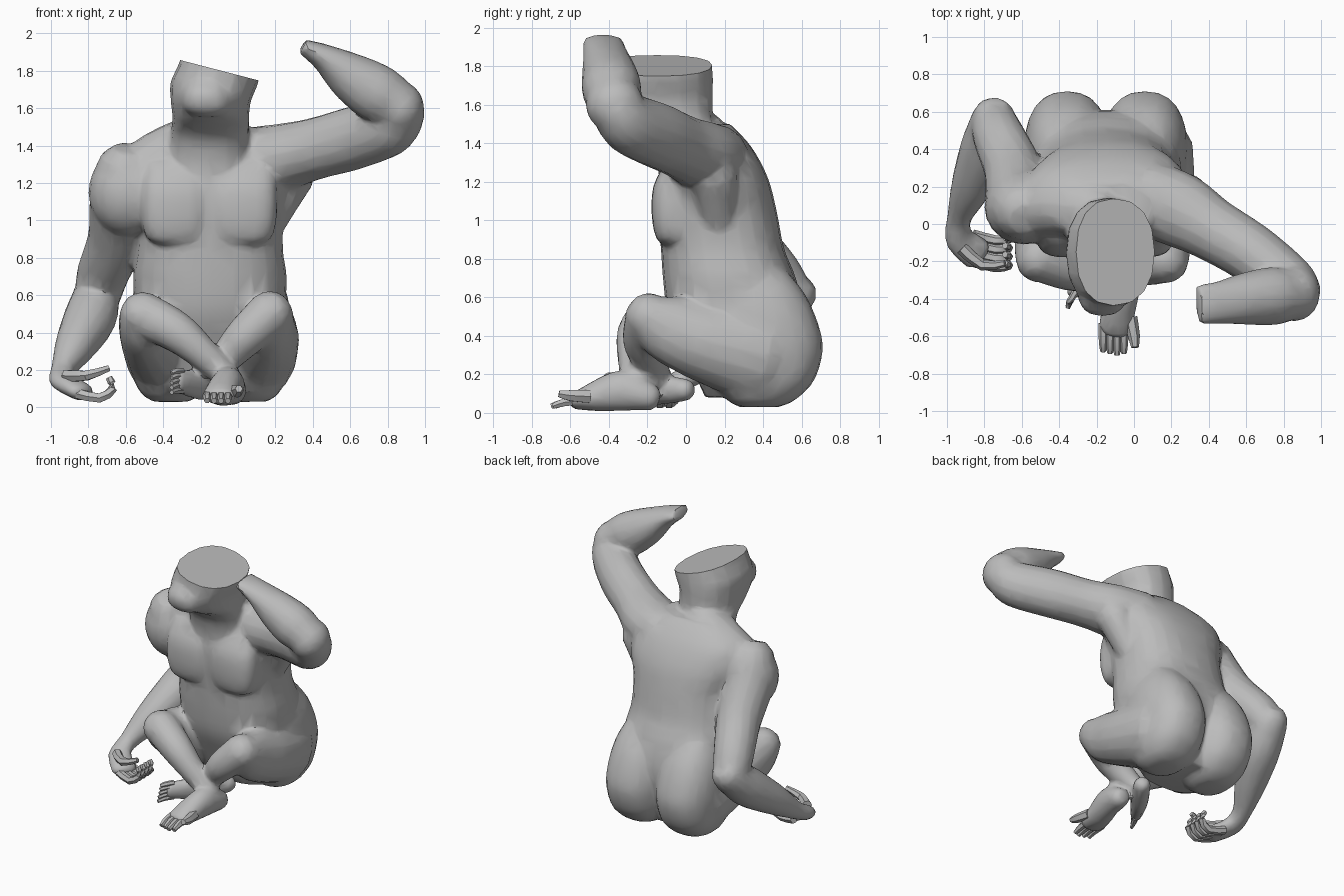
import bpy, bmesh, math
from mathutils import Vector

if "Cube" in bpy.data.objects:
    bpy.data.objects.remove(bpy.data.objects["Cube"])

stone = bpy.data.materials.new("grey stone")
stone.diffuse_color = (0.5, 0.5, 0.5, 1)
stone.use_nodes = True
stone.node_tree.nodes["Principled BSDF"].inputs["Base Color"].default_value = stone.diffuse_color


def finish(bm, name):
    bmesh.ops.recalc_face_normals(bm, faces=bm.faces)
    me = bpy.data.meshes.new(name)
    bm.to_mesh(me)
    bm.free()
    ob = bpy.data.objects.new(name, me)
    me.materials.append(stone)
    bpy.context.collection.objects.link(ob)
    return ob


def spline(p, steps):
    """Catmull-Rom through points that also carry radii."""
    out = []
    for i in range(len(p) - 1):
        a, b, c, d = p[max(i - 1, 0)], p[i], p[i + 1], p[min(i + 2, len(p) - 1)]
        for s in range(steps):
            t = s / steps
            out.append([0.5 * (2 * q + (r - o) * t + (2 * o - 5 * q + 4 * r - u) * t * t
                               + (3 * q - o - 3 * r + u) * t ** 3)
                        for o, q, r, u in zip(a, b, c, d)])
    return out + [list(p[-1])]


def loft(bm, pts, flat=False, sides=16, steps=4, power=2.0, round_ends=False):
    """Tube through (x, y, z, width radius, height radius); flat keeps rings level."""
    pts = [tuple(p) if len(p) == 5 else tuple(p) + (p[3],) for p in pts]
    path = spline(pts, steps)
    if round_ends:
        for end, nxt in ((0, 1), (-1, -2)):
            c = Vector(path[end][:3])
            d = (c - Vector(path[nxt][:3])).normalized()
            r = min(path[end][3:])
            cap = [list(c + d * r * k) + [path[end][3] * q, path[end][4] * q]
                   for k, q in ((0.5, 0.85), (0.85, 0.5))]
            path = cap[::-1] + path if end == 0 else path + cap
    rings = []
    for i, p in enumerate(path):
        if flat:
            u, v = Vector((1, 0, 0)), Vector((0, 1, 0))
        else:
            t = Vector(path[min(i + 1, len(path) - 1)][:3]) - Vector(path[max(i - 1, 0)][:3])
            u = t.cross(Vector((0, 0, 1))).normalized()
            v = u.cross(t).normalized()
        ring = []
        for k in range(sides):
            a = 2 * math.pi * k / sides
            c, s = math.cos(a), math.sin(a)
            c = math.copysign(abs(c) ** (2 / power), c)
            s = math.copysign(abs(s) ** (2 / power), s)
            ring.append(bm.verts.new(Vector(p[:3]) + u * p[3] * c + v * p[4] * s))
        rings.append(ring)
    for r, q in zip(rings, rings[1:]):
        for k in range(sides):
            bm.faces.new((r[k], r[(k + 1) % sides], q[(k + 1) % sides], q[k]))
    bm.faces.new(rings[0][::-1])
    bm.faces.new(rings[-1])


def tube_part(name, pts, **kw):
    bm = bmesh.new()
    loft(bm, pts, **kw)
    return finish(bm, name)


def ball(name, centre, radii):
    bm = bmesh.new()
    bmesh.ops.create_uvsphere(bm, u_segments=20, v_segments=14, radius=1)
    for v in bm.verts:
        v.co = Vector([c + r * x for c, r, x in zip(centre, radii, v.co)])
    return finish(bm, name)


parts = []
# torso, from seat to shoulders
parts.append(tube_part("torso", [
    (-.15, .30, .08, .26, .2), (-.15, .29, .3, .38, .29), (-.15, .26, .5, .40, .35),
    (-.15, .225, .7, .41, .345), (-.15, .19, .85, .39, .32), (-.14, .16, 1.05, .39, .31),
    (-.14, .14, 1.22, .44, .285), (-.15, .13, 1.38, .42, .21), (-.16, .08, 1.5, .25, .15)],
    flat=True, sides=24, power=2.4))
# paired masses of the seat and the broad square chest
for side in (-1, 1):
    x = -.15 + side * .208
    parts.append(tube_part("buttock", [
        (x, .38, .03, .09, .1), (x, .39, .07, .155, .18), (x, .4, .17, .207, .265),
        (x, .4, .33, .226, .31), (x, .38, .48, .224, .3), (x, .34, .62, .2, .275),
        (x + side * .01, .3, .74, .14, .22)], flat=True, sides=24, power=2.35))
    x = -.155 + side * .18
    parts.append(tube_part("pectoral", [
        (x - side * .01, -.03, .865, .09, .08), (x, -.035, .91, .155, .12),
        (x, -.035, 1.03, .184, .143), (x, -.03, 1.18, .184, .138), (x, .02, 1.31, .17, .12)],
        flat=True, sides=28, power=3.2))
parts.append(ball("shoulder", (-.585, .09, 1.15), (.215, .2, .235)))
parts.append(tube_part("shoulder_slope", [
    (-.2, .07, 1.43, .15), (-.4, .1, 1.32, .17), (-.56, .1, 1.18, .19)], round_ends=True))
parts.append(tube_part("side_muscle", [
    (.28, .14, 1.24, .13), (.2, .16, 1.08, .11), (.1, .18, .92, .11)], round_ends=True))
parts.append(tube_part("armpit", [
    (-.47, .14, 1.15, .15), (-.51, .2, .98, .12), (-.54, .28, .82, .08)], round_ends=True))
# neck and head, left tall and cut flat later
parts.append(tube_part("head", [
    (-.16, .06, 1.22, .23, .2), (-.155, .01, 1.38, .22, .18), (-.15, -.04, 1.47, .21, .195),
    (-.145, -.12, 1.55, .205, .26), (-.145, -.155, 1.64, .215, .295),
    (-.125, -.15, 1.74, .235, .29), (-.1, -.15, 1.84, .215, .285), (-.085, -.15, 1.95, .2, .28)],
    flat=True, sides=16, power=2.3))
parts.append(tube_part("muzzle", [
    (-.16, -.33, 1.555, .08, .1), (-.165, -.35, 1.6, .13, .13), (-.17, -.35, 1.68, .13, .14),
    (-.17, -.34, 1.75, .1, .1)], flat=True, power=2.4))
# lowered arm with palm
parts.append(tube_part("lowered_upper_arm", [
    (-.6, .08, 1.25, .17), (-.62, .15, 1.1, .175), (-.65, .3, .9, .155),
    (-.72, .46, .72, .14), (-.75, .54, .6, .125)], round_ends=True))
parts.append(tube_part("lowered_forearm", [
    (-.75, .56, .62, .12), (-.79, .4, .48, .14), (-.87, .2, .33, .11),
    (-.935, .03, .2, .065), (-.93, -.08, .14, .08, .055), (-.84, -.16, .085, .09, .05)],
    round_ends=True))
# raised arm, ending in a thin cut at the wrist
parts.append(tube_part("raised_upper_arm", [
    (.08, .14, 1.3, .2), (.25, .07, 1.34, .2, .18), (.42, -.03, 1.385, .17, .165),
    (.62, -.15, 1.44, .16, .17), (.8, -.29, 1.5, .15, .16), (.86, -.35, 1.56, .14)],
    round_ends=True))
parts.append(ball("raised_elbow", (.86, -.37, 1.6), (.135, .15, .145)))
parts.append(tube_part("raised_forearm", [
    (.89, -.38, 1.6, .12), (.75, -.385, 1.675, .155), (.6, -.4, 1.77, .14, .13),
    (.46, -.42, 1.87, .115, .075), (.345, -.43, 1.93, .105, .04)]))
# crossed legs
legs = {
    "near_thigh": [(.08, .38, .3, .24, .26), (.14, .1, .37, .19, .21),
                   (.165, -.1, .445, .14, .175), (.17, -.195, .5, .125)],
    "near_shin": [(.17, -.19, .5, .125), (.02, -.22, .36, .105), (-.1, -.16, .22, .075),
                  (-.16, -.12, .14, .065)],
    "near_foot": [(-.08, -.01, .12, .06), (-.2, -.18, .12, .06, .08), (-.32, -.36, .14, .04, .06)],
    "far_thigh": [(-.37, .38, .3, .24, .26), (-.45, .1, .37, .18, .2),
                  (-.5, -.1, .44, .14, .165), (-.51, -.19, .495, .125)],
    "far_shin": [(-.51, -.18, .495, .125), (-.33, -.25, .405, .11), (-.18, -.27, .28, .085),
                 (-.06, -.26, .17, .075)],
    "far_foot": [(-.03, -.2, .085, .075), (-.05, -.33, .115, .085, .105),
                 (-.08, -.45, .09, .09, .085), (-.1, -.56, .065, .09, .05)],
}
for name, pts in legs.items():
    parts.append(tube_part(name, pts, round_ends=True))

# fuse the masses into one carved body
bpy.ops.object.select_all(action='DESELECT')
for ob in parts:
    ob.select_set(True)
body = parts[0]
bpy.context.view_layer.objects.active = body
bpy.ops.object.join()
body.name = "body"
m = body.modifiers.new("fuse", 'REMESH')
m.mode = 'VOXEL'
m.voxel_size = 0.014
m = body.modifiers.new("soften", 'SMOOTH')
m.iterations = 4
m = body.modifiers.new("facets", 'DECIMATE')
m.ratio = 0.08
for n in ("fuse", "soften", "facets"):
    bpy.ops.object.modifier_apply(modifier=n)

# slanted flat cut across the head, clear of the raised arm
bm = bmesh.new()
bm.from_mesh(body.data)
region = [f for f in bm.faces if f.calc_center_median().z > 1.5
          and f.calc_center_median().x < .2]
geom = set(region)
for f in region:
    geom.update(f.edges)
    geom.update(f.verts)
bmesh.ops.bisect_plane(bm, geom=list(geom), plane_co=(-.09, -.1, 1.8),
                       plane_no=(.26, 0, 1), clear_outer=True)
bmesh.ops.holes_fill(bm, edges=[e for e in bm.edges if e.is_boundary], sides=0)
bmesh.ops.recalc_face_normals(bm, faces=bm.faces)
bm.to_mesh(body.data)
bm.free()
body.data.materials.clear()
body.data.materials.append(stone)

# curled fingers and thumb
bm = bmesh.new()
for i in range(4):
    y = -.22 + .047 * i
    loft(bm, [(-.86, y + .02, .075, .03), (-.74, y - .01, .05, .028),
              (-.67, y, .1, .025), (-.69, y + .01, .16, .018)], sides=6, steps=2)
loft(bm, [(-.92, -.13, .17, .035), (-.81, -.22, .17, .03), (-.69, -.21, .21, .018)],
     sides=6, steps=2)
digits = [finish(bm, "fingers")]

# toes of both feet
bm = bmesh.new()
for i in range(4):
    x = -.165 + .037 * i
    loft(bm, [(x, -.53, .065, .026), (x, -.63, .055, .023),
              (x, -.7 + .01 * abs(i - 2), .035, .016)], sides=6, steps=2)
loft(bm, [(-.02, -.5, .085, .038), (0, -.6, .09, .032), (.005, -.66, .1, .02)],
     sides=6, steps=2)
for i in range(5):
    z = .09 + .026 * i
    loft(bm, [(-.3, -.34, z, .02), (-.335, -.4, z, .018), (-.355, -.45 + .008 * i, z - .01, .012)],
         sides=6, steps=2)
digits.append(finish(bm, "toes"))

for ob in [body] + digits:
    bpy.ops.object.select_all(action='DESELECT')
    ob.select_set(True)
    bpy.context.view_layer.objects.active = ob
    bpy.ops.object.shade_smooth_by_angle(angle=math.radians(35))
